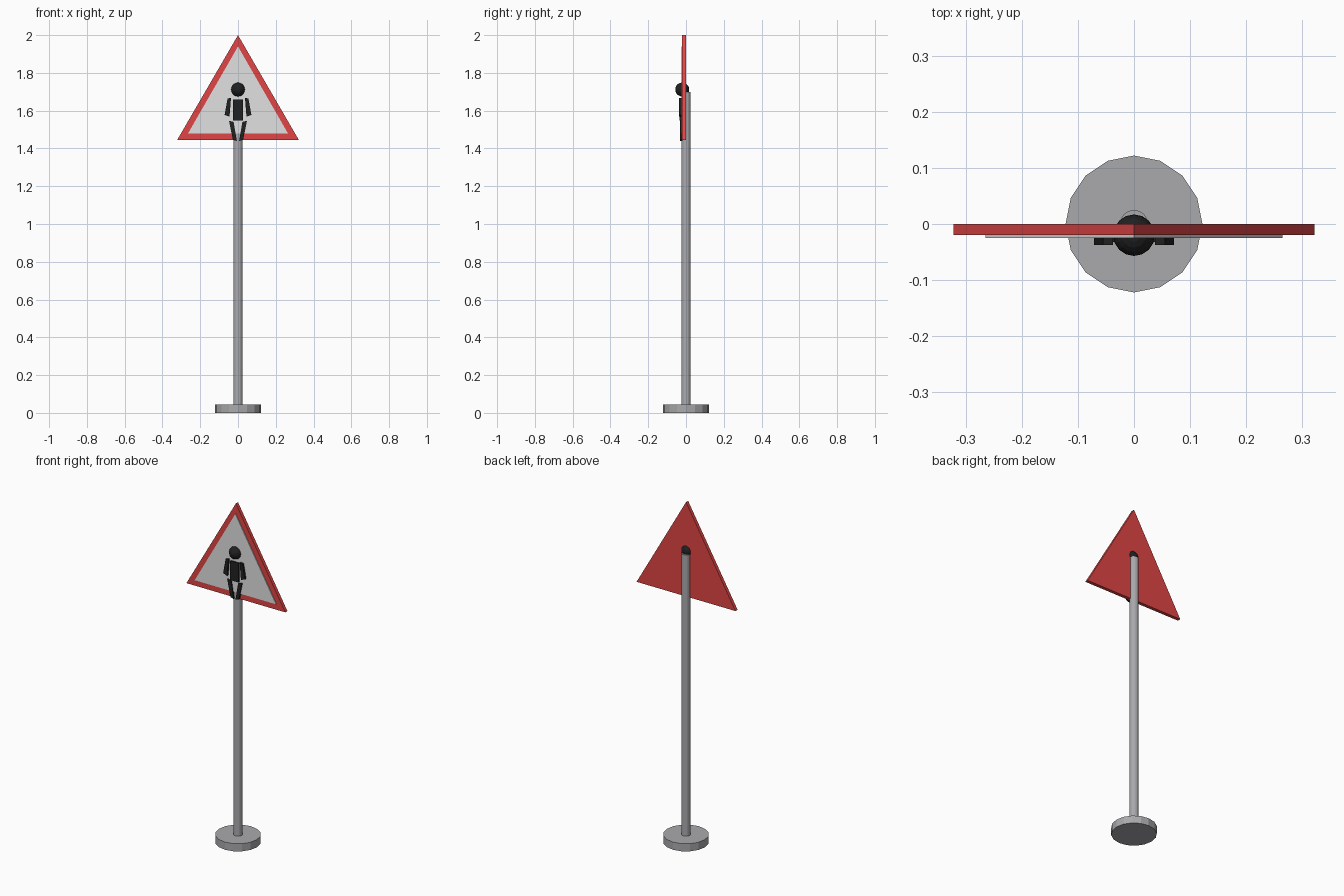
import bpy
import bmesh
from mathutils import Vector

cube = bpy.data.objects.get("Cube")
if cube:
    bpy.data.objects.remove(cube, do_unlink=True)


def material(name, rgb):
    m = bpy.data.materials.new(name)
    m.use_nodes = True
    m.diffuse_color = (*rgb, 1)
    m.node_tree.nodes["Principled BSDF"].inputs["Base Color"].default_value = (*rgb, 1)
    return m


RED = material("sign red", (0.75, 0.06, 0.06))
WHITE = material("panel white", (0.75, 0.75, 0.75))
GREY = material("metal grey", (0.40, 0.40, 0.42))
BLACK = material("figure black", (0.015, 0.015, 0.016))


def finish(bm, name, mat):
    bmesh.ops.recalc_face_normals(bm, faces=bm.faces)
    mesh = bpy.data.meshes.new(name)
    bm.to_mesh(mesh)
    bm.free()
    mesh.materials.append(mat)
    ob = bpy.data.objects.new(name, mesh)
    bpy.context.collection.objects.link(ob)
    return ob


def prism(name, outline, front, back, mat):
    """Extrude an x-z outline from y = front to y = back."""
    bm = bmesh.new()
    face = bm.faces.new([bm.verts.new((x, front, z)) for x, z in outline])
    ext = bmesh.ops.extrude_face_region(bm, geom=[face])
    moved = [g for g in ext["geom"] if isinstance(g, bmesh.types.BMVert)]
    bmesh.ops.translate(bm, verts=moved, vec=Vector((0, back - front, 0)))
    return finish(bm, name, mat)


def cylinder(name, radius, bottom, top, mat):
    bm = bmesh.new()
    bmesh.ops.create_cone(bm, cap_ends=True, segments=16, radius1=radius,
                          radius2=radius, depth=top - bottom)
    bmesh.ops.translate(bm, verts=bm.verts, vec=(0, 0, (top + bottom) / 2))
    return finish(bm, name, mat)


# Base and post
cylinder("base", 0.122, 0, 0.045, GREY)
cylinder("post", 0.025, 0.04, 1.70, GREY)

# Triangular sign with its raised panel
prism("sign_plate", [(-0.322, 1.445), (0.322, 1.445), (0, 2.0)], -0.02, 0, RED)
prism("sign_panel", [(-0.265, 1.479), (0.265, 1.479), (0, 1.94)], -0.025, -0.019, WHITE)

# Figure head and torso
bm = bmesh.new()
bmesh.ops.create_uvsphere(bm, u_segments=16, v_segments=10, radius=0.037)
bmesh.ops.translate(bm, verts=bm.verts, vec=(0, -0.02, 1.712))
finish(bm, "head", BLACK)
prism("torso", [(-0.027, 1.547), (0.027, 1.547), (0.027, 1.66), (-0.027, 1.66)],
      -0.034, -0.02, BLACK)

# Limbs on both sides
for side, s in (("left", 1), ("right", -1)):
    arm = [(0.037, 1.668), (0.055, 1.664), (0.071, 1.578), (0.045, 1.568)]
    leg = [(0.023, 1.540), (0.048, 1.547), (0.027, 1.446), (0.006, 1.440)]
    prism(side + "_arm", [(s * x, z) for x, z in arm], -0.037, -0.02, BLACK)
    prism(side + "_leg", [(s * x, z) for x, z in leg], -0.032, -0.012, BLACK)
